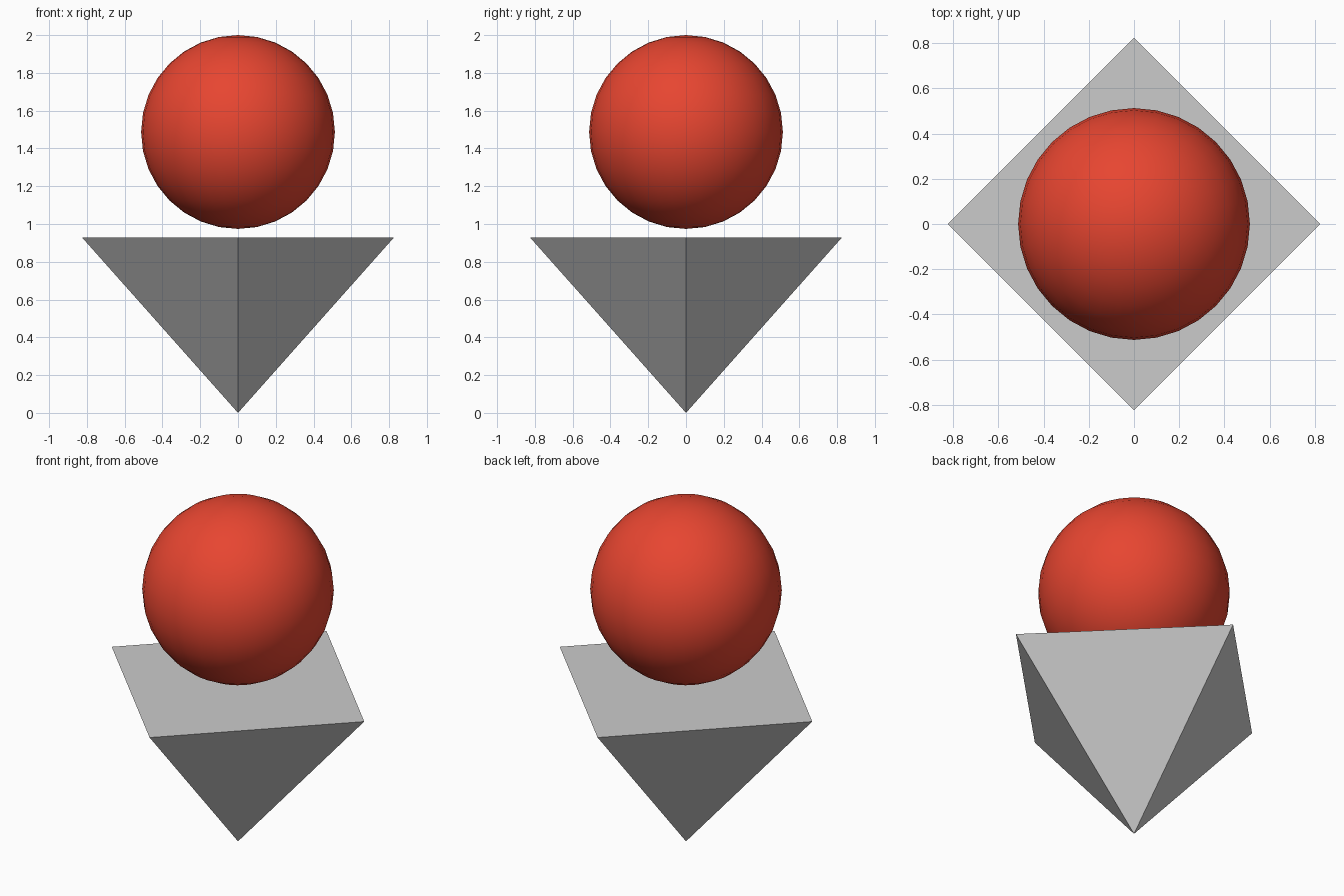
import bpy
from math import pi

if "Cube" in bpy.data.objects:
    bpy.data.objects.remove(bpy.data.objects["Cube"])

# Inverted square pyramid standing on its tip, corners on the x and y axes
HEIGHT, CORNER = 0.928, 0.825
bpy.ops.mesh.primitive_cone_add(vertices=4, radius1=0, radius2=CORNER,
                                depth=HEIGHT, location=(0, 0, HEIGHT / 2))
pyramid = bpy.context.object
pyramid.name = "inverted_pyramid"

# Smooth ball hovering just above the flat top
RADIUS = 0.513
bpy.ops.mesh.primitive_uv_sphere_add(segments=32, ring_count=16, radius=RADIUS,
                                     location=(0, 0, 2 - RADIUS))
ball = bpy.context.object
ball.name = "ball"
bpy.ops.object.shade_smooth()

# Red colour for the ball
red = bpy.data.materials.new("red")
red.diffuse_color = (0.8, 0.06, 0.03, 1)
red.use_nodes = True
red.node_tree.nodes["Principled BSDF"].inputs["Base Color"].default_value = red.diffuse_color
ball.data.materials.append(red)
